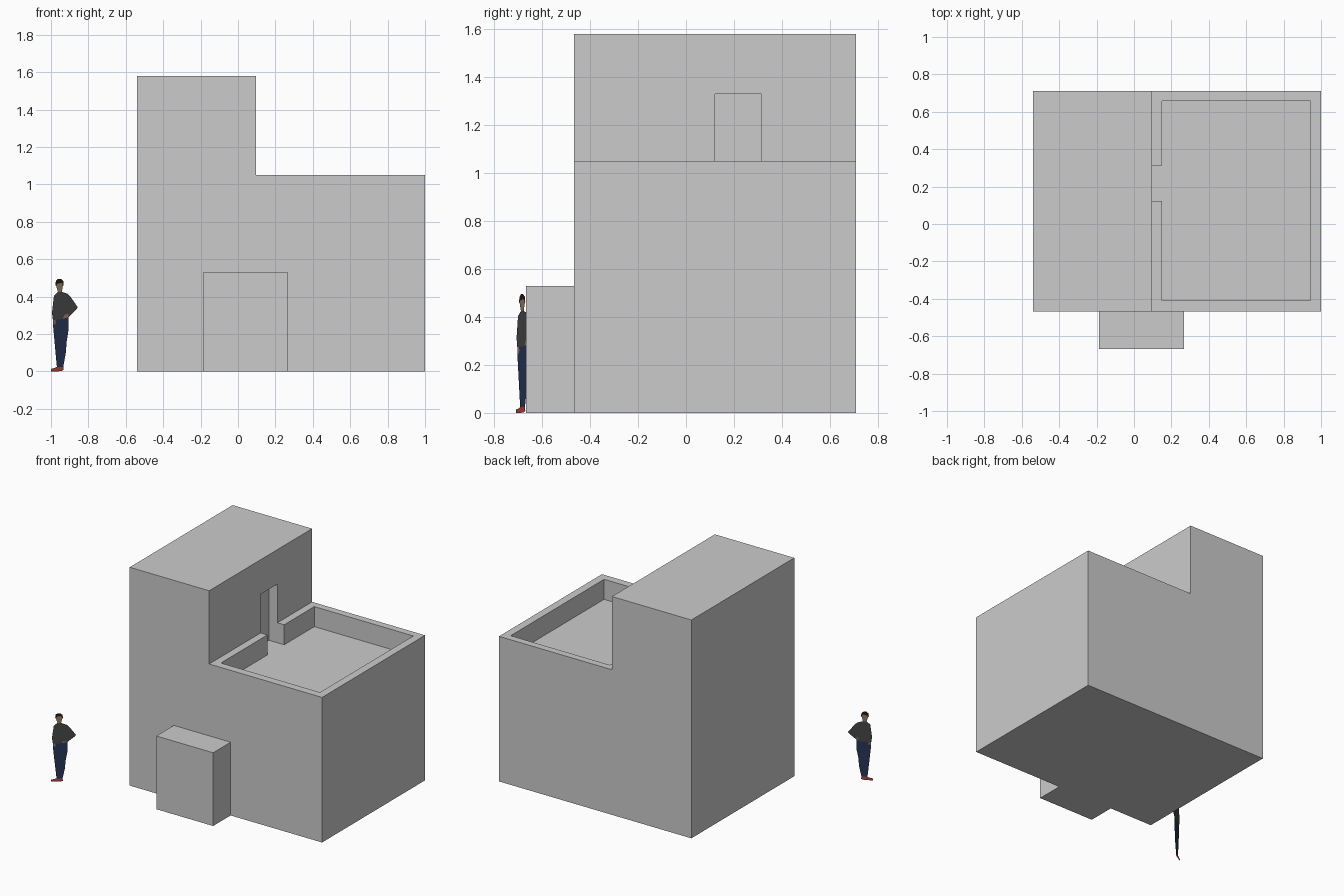
import bpy, bmesh, math
from mathutils import Vector

if "Cube" in bpy.data.objects:
    bpy.data.objects.remove(bpy.data.objects["Cube"])


def mesh_object(name, bm):
    bmesh.ops.recalc_face_normals(bm, faces=bm.faces[:])
    me = bpy.data.meshes.new(name)
    bm.to_mesh(me)
    bm.free()
    ob = bpy.data.objects.new(name, me)
    bpy.context.collection.objects.link(ob)
    return ob


def prism(name, profile, y0, y1):
    """Extrude an (x, z) profile along y."""
    bm = bmesh.new()
    face = bm.faces.new([bm.verts.new((x, y0, z)) for x, z in profile])
    ext = bmesh.ops.extrude_face_region(bm, geom=[face])
    verts = [g for g in ext["geom"] if isinstance(g, bmesh.types.BMVert)]
    bmesh.ops.translate(bm, verts=verts, vec=(0, y1 - y0, 0))
    return mesh_object(name, bm)


def box(name, x0, x1, y0, y1, z0, z1):
    return prism(name, [(x0, z0), (x1, z0), (x1, z1), (x0, z1)], y0, y1)


def boolean(target, other, op):
    mod = target.modifiers.new(other.name, 'BOOLEAN')
    mod.operation = op
    mod.solver = 'EXACT'
    mod.object = other
    bpy.context.view_layer.objects.active = target
    bpy.ops.object.modifier_apply(modifier=mod.name)
    bpy.data.objects.remove(other)


# House body: stepped profile with tower and lower terrace wing
house = prism("house", [(-0.54, 0), (1.0, 0), (1.0, 1.05), (0.096, 1.05),
                        (0.096, 1.58), (-0.54, 1.58)], -0.467, 0.71)
# Entrance porch, sunken roof terrace and doorway recess
boolean(house, box("porch", -0.187, 0.268, -0.667, -0.4, 0, 0.53), 'UNION')
boolean(house, box("terrace_cut", 0.15, 0.943, -0.41, 0.658, 0.905, 1.3), 'DIFFERENCE')
boolean(house, box("door_cut", 0.027, 0.25, 0.122, 0.314, 0.905, 1.33), 'DIFFERENCE')

# Flat scale figure, standing in a vertical plane turned 30 degrees
ORIGIN = Vector((-1.0, -0.71, 0))
ALONG = Vector((math.cos(math.radians(30)), math.sin(math.radians(30)), 0))
U, H = 0.164 / 27, 0.495 / 92


def cutout(name, color, *outlines):
    bm = bmesh.new()
    for pts in outlines:
        bm.faces.new([bm.verts.new(ORIGIN + ALONG * (u * U) + Vector((0, 0, h * H)))
                      for u, h in pts])
    bmesh.ops.triangulate(bm, faces=bm.faces[:])
    ob = mesh_object(name, bm)
    mat = bpy.data.materials.new(name)
    mat.diffuse_color = (*color, 1)
    mat.use_nodes = True
    mat.node_tree.nodes["Principled BSDF"].inputs["Base Color"].default_value = mat.diffuse_color
    ob.data.materials.append(mat)


cutout("figure_hair", (0.015, 0.01, 0.008),
       [(4.5, 86), (5, 90), (7, 92), (10, 92), (12.5, 90), (13, 86), (12, 84.5),
        (11.5, 88), (8, 89), (6, 87), (5.5, 84.5)])
cutout("figure_skin", (0.3, 0.18, 0.11),
       [(5.5, 84.5), (6, 87), (8, 89), (11.5, 88), (12, 84.5), (11, 82), (11, 79),
        (7, 79), (7, 82)],
       [(2, 51), (4.5, 51), (5, 48), (3.5, 45.5), (2, 47)],
       [(12, 52), (18, 54), (17.5, 57.5), (13.5, 56)])
cutout("figure_shirt", (0.06, 0.06, 0.06),
       [(7, 79), (11, 79), (17, 77), (20, 74), (27, 64), (26.5, 62.5), (18, 54),
        (12, 52), (4.5, 51), (2, 51), (1, 58), (3, 66), (3, 75)],)
cutout("figure_jeans", (0.02, 0.035, 0.09),
       [(4.5, 51), (12, 52), (18, 54), (18, 42), (16, 30), (15, 18), (12.5, 4.5),
        (6, 4.5), (4.5, 20), (3, 38), (2, 47), (3.5, 45.5), (5, 48)])
cutout("figure_shoes", (0.4, 0.06, 0.05),
       [(6, 4.5), (12.5, 4.5), (13, 1.5), (11, 0.5), (7, 0), (0, 0), (0, 2.5), (4, 3.5)])
